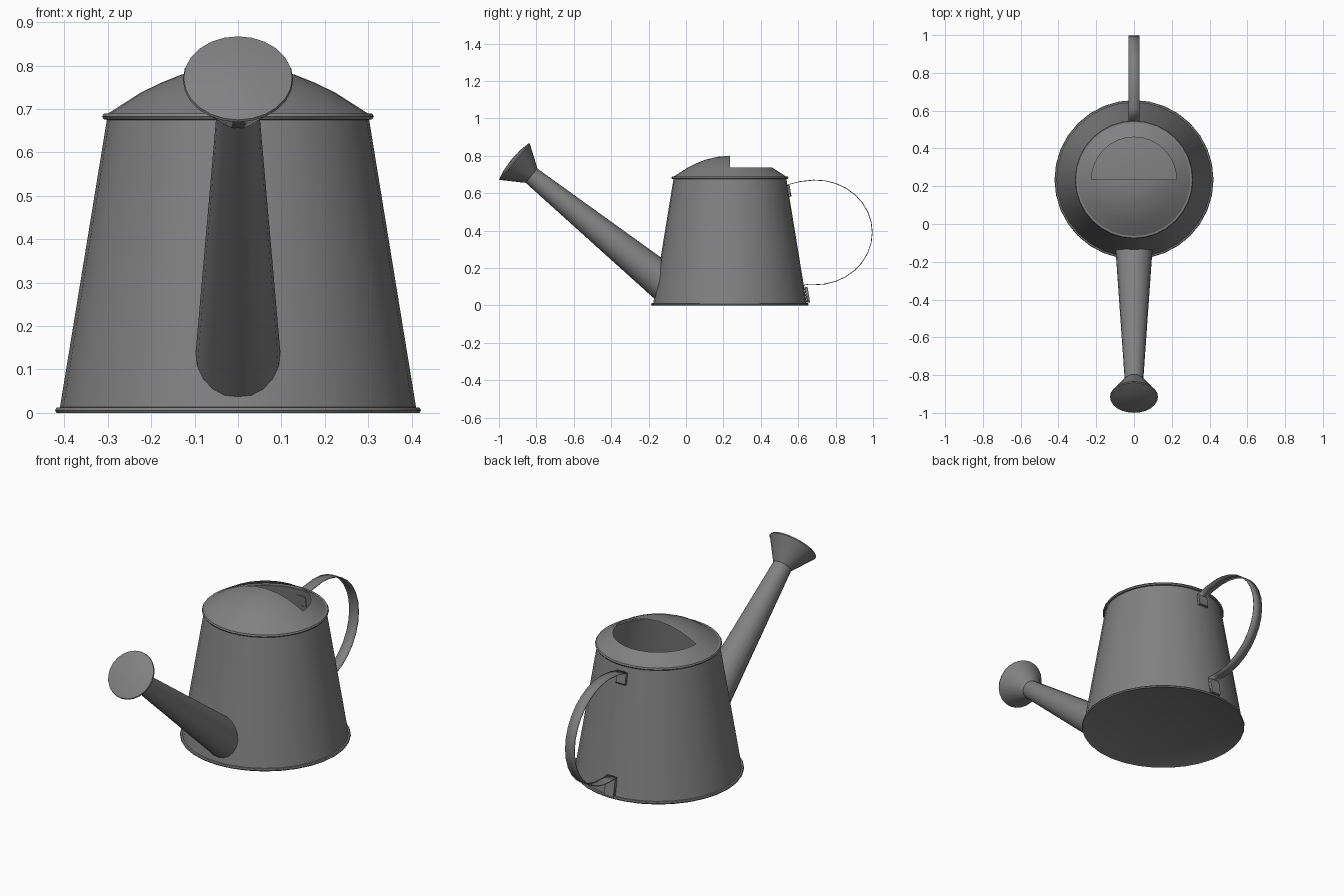
import bpy
import bmesh
from math import cos, sin, pi, radians
from mathutils import Vector

cube = bpy.data.objects.get("Cube")
if cube:
    bpy.data.objects.remove(cube, do_unlink=True)

# One grey metal for the whole can
metal = bpy.data.materials.new("grey metal")
metal.use_nodes = True
grey = (0.22, 0.22, 0.225, 1)
metal.diffuse_color = grey
bsdf = next(n for n in metal.node_tree.nodes if n.type == 'BSDF_PRINCIPLED')
bsdf.inputs["Base Color"].default_value = grey

CENTRE = Vector((0, 0.235, 0))
UP = Vector((0, 0, 1))


def finish(name, bm, angle=35):
    mesh = bpy.data.meshes.new(name)
    bm.to_mesh(mesh)
    bm.free()
    obj = bpy.data.objects.new(name, mesh)
    bpy.context.collection.objects.link(obj)
    mesh.materials.append(metal)
    bpy.ops.object.select_all(action='DESELECT')
    obj.select_set(True)
    bpy.context.view_layer.objects.active = obj
    bpy.ops.object.shade_smooth_by_angle(angle=radians(angle))
    return obj


def lathe(profile, origin, axis, sides):
    """Turn (radius, distance) pairs around an axis; radius 0 closes an end."""
    bm = bmesh.new()
    turn = UP.rotation_difference(axis.normalized())
    rings = []
    for r, h in profile:
        count = sides if r else 1
        rings.append([bm.verts.new(origin + turn @ Vector(
            (r * cos(2 * pi * i / sides), r * sin(2 * pi * i / sides), h)))
            for i in range(count)])
    for a, b in zip(rings, rings[1:]):
        for i in range(sides):
            j = (i + 1) % sides
            quad = [a[i % len(a)], a[j % len(a)], b[j % len(b)], b[i % len(b)]]
            bm.faces.new(list(dict.fromkeys(quad)))
    return bm


# Tapered body with a flat base and rolled rims
finish("body", lathe(
    [(0, 0.003), (0.412, 0.003), (0.418, 0.0), (0.421, 0.006), (0.418, 0.012),
     (0.41, 0.013), (0.302, 0.675), (0.309, 0.676), (0.313, 0.682),
     (0.309, 0.689), (0.298, 0.69)], CENTRE, UP, 32))

# Domed lid, open over the rear half
HOLE = 0.225
lid = lathe([(0.3, 0.689), (HOLE, 0.737), (0.18, 0.759), (0.13, 0.779),
             (0.07, 0.794), (0, 0.8)], CENTRE, UP, 32)
opening = []
for f in lid.faces:
    offset = f.calc_center_median() - CENTRE
    if offset.y > 0 and offset.xy.length < HOLE - 0.005:
        opening.append(f)
bmesh.ops.delete(lid, geom=opening, context='FACES')
finish("lid", lid)

# Tapered spout running into the body
tip = Vector((0, -0.828, 0.695))
root = Vector((0, -0.09, 0.1))
finish("spout", lathe([(0.101, 0), (0.049, (tip - root).length)],
                      root, tip - root, 20))

# Flared sprinkler head with a slightly bulging face
finish("sprinkler_head", lathe(
    [(0.047, -0.004), (0.053, 0.002), (0.122, 0.108), (0.127, 0.113),
     (0.125, 0.119), (0.07, 0.131), (0, 0.135)],
    tip, Vector((0, -0.77, 0.64)), 24))

# Flat strap handle: a bent band with a tab at each end
path = [(0.562, 0.585), (0.546, 0.646), (0.61, 0.662)]
for i in range(17):
    a = radians(92 - 11.5 * i)
    path.append((0.693 + 0.303 * cos(a), 0.39 + 0.28 * sin(a)))
path += [(0.634, 0.112), (0.653, 0.015)]
strap = bmesh.new()
pairs = [[strap.verts.new((x, y, z)) for x in (-0.028, 0.028)] for y, z in path]
for a, b in zip(pairs, pairs[1:]):
    strap.faces.new((a[0], a[1], b[1], b[0]))
handle = finish("handle", strap)
solid = handle.modifiers.new("thickness", 'SOLIDIFY')
solid.thickness = 0.004
solid.offset = 0

# Small brackets that fix the tabs to the body wall
for name, y, z, height in (("upper_bracket", 0.55, 0.613, 0.06),
                           ("lower_bracket", 0.648, 0.057, 0.085)):
    bm = bmesh.new()
    bmesh.ops.create_cube(bm, size=1)
    bmesh.ops.scale(bm, verts=bm.verts, vec=(0.056, 0.018, height))
    for v in bm.verts:
        v.co.y -= v.co.z * 0.165
    bmesh.ops.translate(bm, verts=bm.verts, vec=(0, y, z))
    finish(name, bm)
